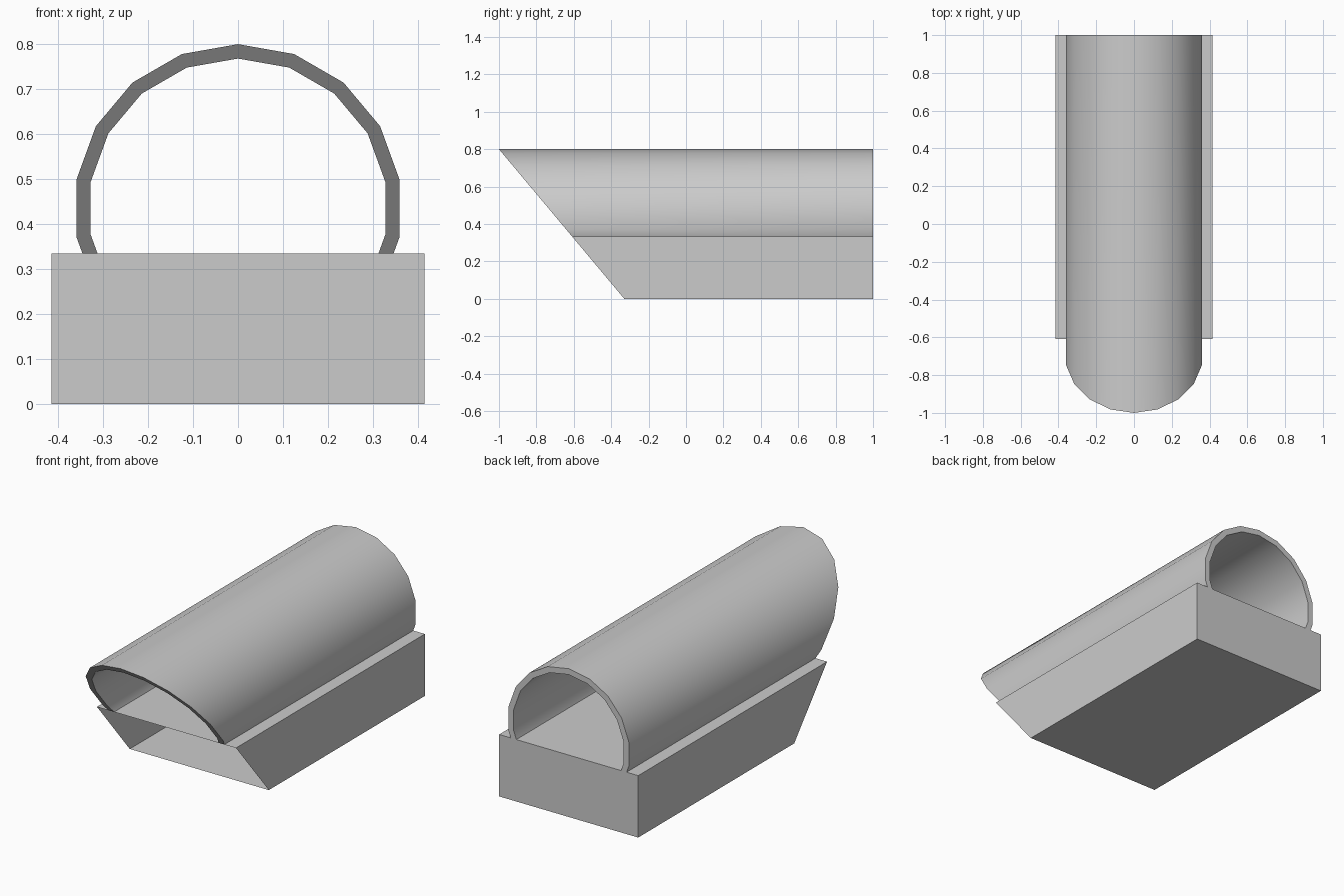
import bpy, bmesh
from math import sin, cos, radians

if "Cube" in bpy.data.objects:
    bpy.data.objects.remove(bpy.data.objects["Cube"])

DECK = 0.334              # height of the base top, where the tube sits
AXIS, R_OUT, R_IN = 0.435, 0.365, 0.333


def front_y(z):
    """Slanted front plane, overhanging forward towards the top."""
    return -0.33 - 0.67 * z / 0.8


def arch(r):
    """18-sided circle about the tube axis, clipped at the deck, left to right."""
    pts = [(r * sin(radians(a)), AXIS + r * cos(radians(a))) for a in range(-120, 121, 20)]
    (x0, z0), (x1, z1) = pts[0], pts[1]
    x = x0 + (x1 - x0) * (DECK - z0) / (z1 - z0)
    return [(x, DECK)] + pts[1:-1] + [(-x, DECK)]


def finish(name, bm):
    mesh = bpy.data.meshes.new(name)
    bm.to_mesh(mesh)
    bm.free()
    obj = bpy.data.objects.new(name, mesh)
    bpy.context.collection.objects.link(obj)
    return obj


def stations(bm, profile):
    """Front (slanted) and back (square) copies of a profile."""
    front = [bm.verts.new((x, front_y(z), z)) for x, z in profile]
    back = [bm.verts.new((x, 1, z)) for x, z in profile]
    return front, back


# Base: thin-walled box, closed at the back, open at the slanted front
bm = bmesh.new()
f, b = stations(bm, [(-0.415, 0), (-0.415, DECK), (0.415, DECK), (0.415, 0)])
for i in range(4):
    j = (i + 1) % 4
    bm.faces.new((f[i], b[i], b[j], f[j]))
bm.faces.new(b)
bm.normal_update()
if bm.faces[:][-1].normal.y < 0:
    bmesh.ops.reverse_faces(bm, faces=bm.faces[:])
finish("base_box", bm)

# Arched tube: wall between outer and inner arches, open at both ends
bm = bmesh.new()
of, ob = stations(bm, arch(R_OUT))
nf, nb = stations(bm, arch(R_IN))
for i in range(len(of) - 1):
    j = i + 1
    bm.faces.new((of[i], of[j], ob[j], ob[i]))
    bm.faces.new((nf[i], nb[i], nb[j], nf[j]))
    bm.faces.new((of[i], nf[i], nf[j], of[j]))
    bm.faces.new((ob[i], ob[j], nb[j], nb[i]))
for k in (0, -1):
    bm.faces.new((of[k], ob[k], nb[k], nf[k]))
bmesh.ops.recalc_face_normals(bm, faces=bm.faces[:])
tube = finish("arched_tube", bm)
bpy.context.view_layer.objects.active = tube
tube.select_set(True)
bpy.ops.object.shade_smooth_by_angle(angle=radians(30))
